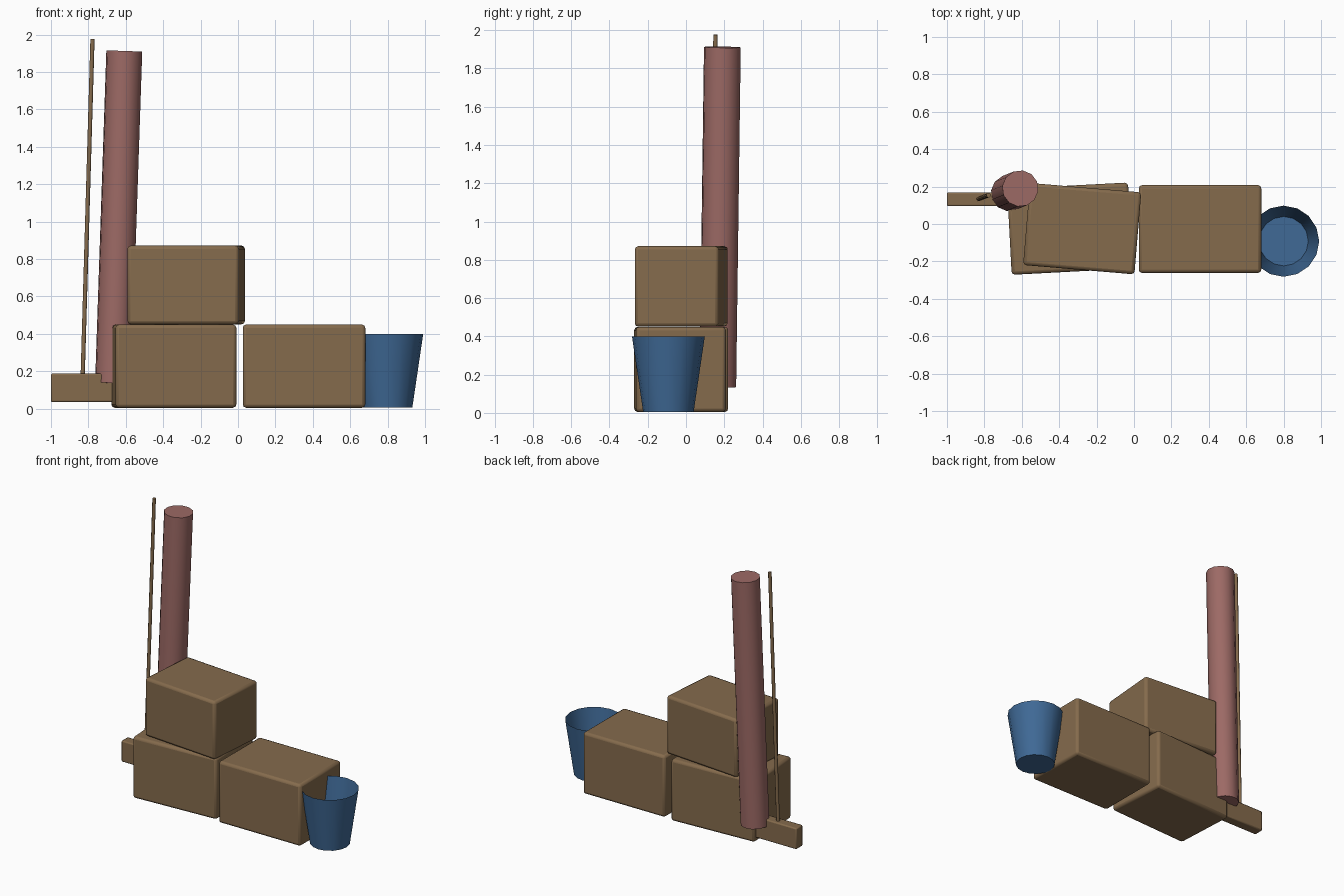
import bpy, bmesh, math
from mathutils import Vector

if "Cube" in bpy.data.objects:
    bpy.data.objects.remove(bpy.data.objects["Cube"])


def material(name, rgb):
    m = bpy.data.materials.new(name)
    m.diffuse_color = (*rgb, 1)
    m.use_nodes = True
    m.node_tree.nodes["Principled BSDF"].inputs["Base Color"].default_value = m.diffuse_color
    return m


BROWN = material("cardboard_brown", (0.235, 0.147, 0.073))
PINK = material("dusty_pink", (0.335, 0.143, 0.130))
BLUE = material("bucket_blue", (0.050, 0.142, 0.305))


def finish(obj, name, mat, angle=40):
    obj.name = name
    obj.data.materials.append(mat)
    bpy.ops.object.shade_smooth_by_angle(angle=math.radians(angle))
    return obj


def box(name, centre, size, turn=0, bevel=0.018):
    bpy.ops.mesh.primitive_cube_add(size=1)
    obj = bpy.context.object
    obj.scale = size
    bpy.ops.object.transform_apply(location=False, rotation=False, scale=True)
    obj.location = centre
    obj.rotation_euler.z = math.radians(turn)
    mod = obj.modifiers.new("rounded_edges", "BEVEL")
    mod.width = bevel
    mod.segments = 2
    return finish(obj, name, BROWN)


def rod(name, start, end, radius, sides, mat):
    a, b = Vector(start), Vector(end)
    bpy.ops.mesh.primitive_cylinder_add(vertices=sides, radius=radius,
                                        depth=(b - a).length, location=(a + b) / 2)
    obj = bpy.context.object
    obj.rotation_euler = (b - a).to_track_quat('Z', 'Y').to_euler()
    return finish(obj, name, mat, 50)


# Stacked boxes
box("lower_left_box", (-0.343, -0.025, 0.227), (0.647, 0.46, 0.445), 3)
box("lower_right_box", (0.353, -0.027, 0.227), (0.655, 0.47, 0.445))
box("upper_box", (-0.277, -0.025, 0.661), (0.597, 0.44, 0.42), -4.8)

# Leaning roll behind the boxes
rod("leaning_roll", (-0.668, 0.166, 0.136), (-0.608, 0.19, 1.911), 0.097, 12, PINK)

# Broom: head block and leaning handle
box("broom_head", (-0.825, 0.132, 0.111), (0.35, 0.074, 0.152), bevel=0.008)
rod("broom_handle", (-0.832, 0.134, 0.12), (-0.778, 0.154, 1.976), 0.012, 8, BROWN)

# Open bucket: tapered wall with a floor, no lid
bpy.ops.mesh.primitive_cone_add(vertices=16, radius1=0.132, radius2=0.19, depth=0.393,
                                location=(0.80, -0.092, 0.2015))
bucket = bpy.context.object
bm = bmesh.new()
bm.from_mesh(bucket.data)
lid = [f for f in bm.faces if f.normal.z > 0.9]
bmesh.ops.delete(bm, geom=lid, context='FACES_ONLY')
bm.to_mesh(bucket.data)
bm.free()
finish(bucket, "bucket", BLUE)
